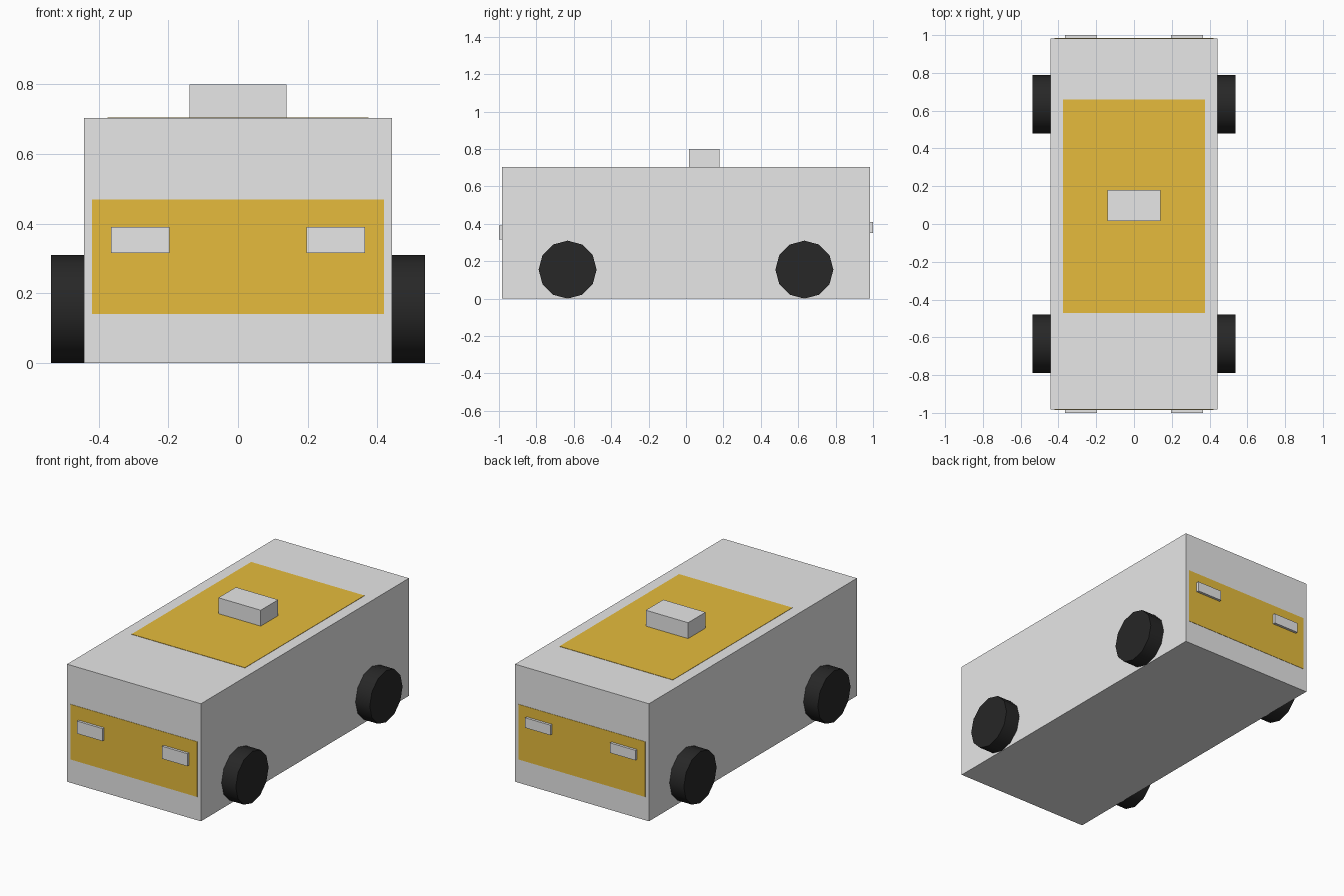
import bpy
import math

old = bpy.data.objects.get("Cube")
if old:
    bpy.data.objects.remove(old, do_unlink=True)


def material(name, r, g, b):
    mat = bpy.data.materials.new(name)
    mat.use_nodes = True
    mat.diffuse_color = (r, g, b, 1)
    mat.node_tree.nodes["Principled BSDF"].inputs["Base Color"].default_value = (r, g, b, 1)
    return mat


grey = material("light grey", 0.8, 0.8, 0.8)
gold = material("gold", 0.79, 0.5, 0.045)
black = material("tyre black", 0.02, 0.02, 0.02)


def box(name, low, high, mat):
    """Axis-aligned box between two corners."""
    bpy.ops.mesh.primitive_cube_add(size=1, location=[(a + b) / 2 for a, b in zip(low, high)])
    ob = bpy.context.object
    ob.name = name
    ob.scale = [b - a for a, b in zip(low, high)]
    bpy.ops.object.transform_apply(location=False, rotation=False, scale=True)
    ob.data.materials.append(mat)
    return ob


HALF_W, HALF_L, ROOF = 0.443, 0.983, 0.703
PLATE = 0.002

# Body and roof box
box("body", (-HALF_W, -HALF_L, 0), (HALF_W, HALF_L, ROOF), grey)
box("roof_box", (-0.14, 0.015, ROOF - 0.01), (0.14, 0.18, 0.8), grey)

# Painted roof panel
box("roof_panel", (-0.375, -0.47, ROOF - PLATE), (0.375, 0.66, ROOF + PLATE), gold)

# Painted end panels and lamps
for end, side, z_low, z_high in (("front", -1, 0.315, 0.39), ("rear", 1, 0.35, 0.41)):
    y_in, y_out = sorted((side * (HALF_L - PLATE), side * (HALF_L + PLATE)))
    box(end + "_panel", (-0.42, y_in, 0.14), (0.42, y_out, 0.47), gold)
    y_in, y_out = sorted((side * (HALF_L - 0.01), side))
    for hand, x in (("left", 0.281), ("right", -0.281)):
        box(f"{end}_{hand}_lamp", (x - 0.084, y_in, z_low), (x + 0.084, y_out, z_high), grey)

# Twelve-sided wheels
for end, y in (("front", -0.633), ("rear", 0.633)):
    for hand, side in (("left", 1), ("right", -1)):
        bpy.ops.mesh.primitive_cylinder_add(
            vertices=12, radius=0.155, depth=0.12,
            location=(side * 0.477, y, 0.155), rotation=(0, math.pi / 2, 0))
        wheel = bpy.context.object
        wheel.name = f"{end}_{hand}_wheel"
        wheel.data.materials.append(black)
        bpy.ops.object.shade_smooth_by_angle(angle=math.radians(40))
